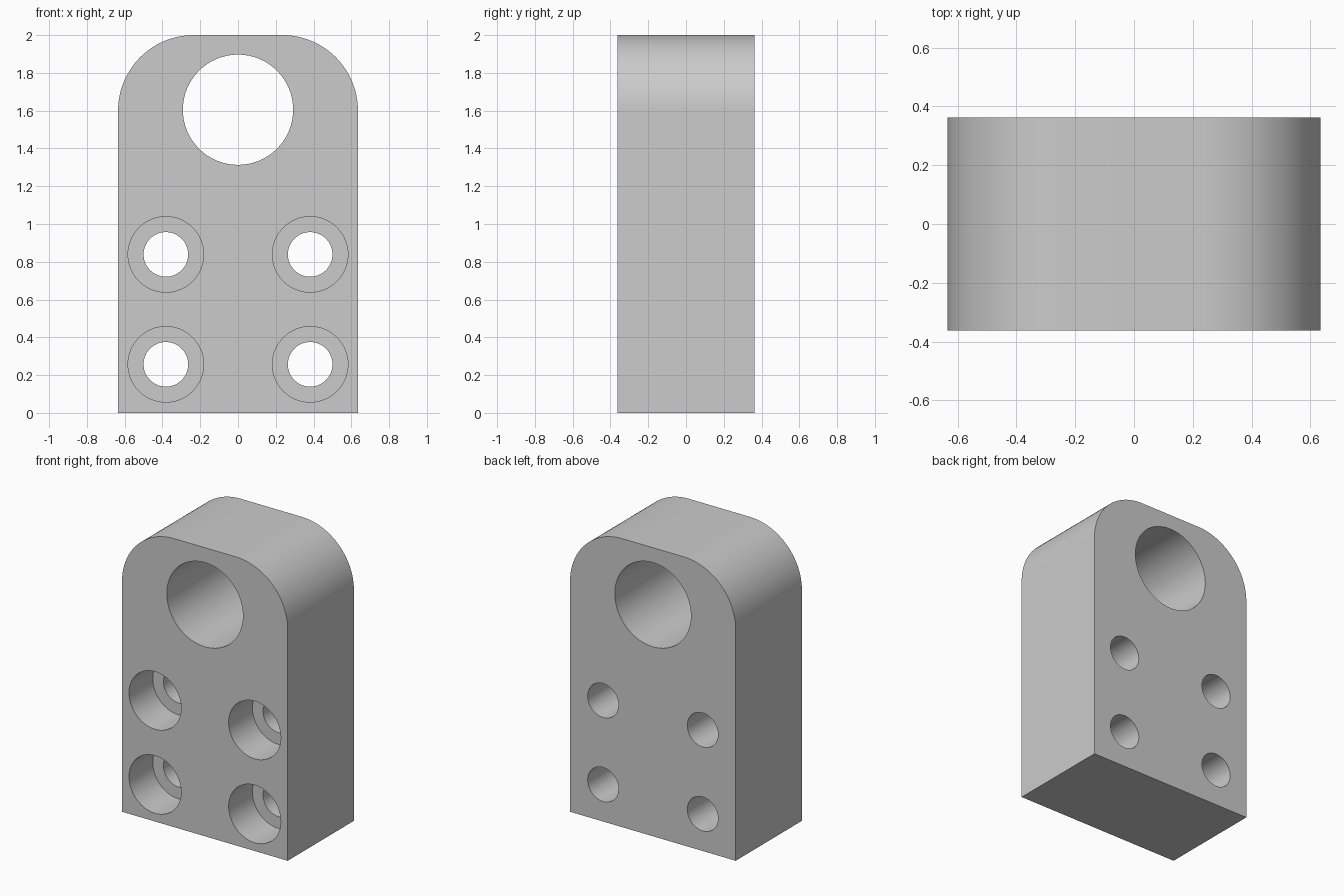
import bpy, bmesh
from math import sin, cos, pi, radians

if "Cube" in bpy.data.objects:
    bpy.data.objects.remove(bpy.data.objects["Cube"])

W, H, D, R = 0.635, 2.0, 0.3625, 0.40   # half width, height, half depth, corner radius
BORE_DEPTH = 0.26                       # depth of the screw head recesses

# Plate body: rounded-top profile extruded from front to back
N = 24
arc = [(W - R + R * cos(i / N * pi / 2), H - R + R * sin(i / N * pi / 2)) for i in range(N + 1)]
profile = [(-W, 0), (W, 0)] + arc + [(-x, z) for x, z in reversed(arc)]
bm = bmesh.new()
face = bm.faces.new([bm.verts.new((x, -D, z)) for x, z in profile])
ext = bmesh.ops.extrude_face_region(bm, geom=[face])
bmesh.ops.translate(bm, vec=(0, 2 * D, 0),
                    verts=[v for v in ext["geom"] if isinstance(v, bmesh.types.BMVert)])
bmesh.ops.recalc_face_normals(bm, faces=bm.faces)
mesh = bpy.data.meshes.new("mounting_block")
bm.to_mesh(mesh)
bm.free()
block = bpy.data.objects.new("mounting_block", mesh)
bpy.context.collection.objects.link(block)


def drill(x, z, radius, y0, y1):
    """Cut a round hole running along y from y0 to y1."""
    bpy.ops.mesh.primitive_cylinder_add(vertices=64, radius=radius, depth=y1 - y0,
                                        location=(x, (y0 + y1) / 2, z),
                                        rotation=(radians(90), 0, 0))
    cutter = bpy.context.object
    cutter.name = "hole_cutter"
    cutter.hide_render = True
    bpy.ops.object.select_all(action='DESELECT')
    block.select_set(True)
    bpy.context.view_layer.objects.active = block
    mod = block.modifiers.new("hole", 'BOOLEAN')
    mod.operation, mod.solver, mod.object = 'DIFFERENCE', 'EXACT', cutter
    bpy.ops.object.modifier_apply(modifier=mod.name)
    bpy.data.objects.remove(cutter, do_unlink=True)


# Large shaft hole
drill(0, 1.605, 0.292, -D - 0.1, D + 0.1)

# Four counterbored screw holes
for x in (-0.382, 0.382):
    for z in (0.257, 0.839):
        drill(x, z, 0.20, -D - 0.1, -D + BORE_DEPTH)
        drill(x, z, 0.118, -D - 0.1, D + 0.1)

# Smooth curved walls, crisp edges
bpy.ops.object.shade_smooth_by_angle(angle=radians(30))
